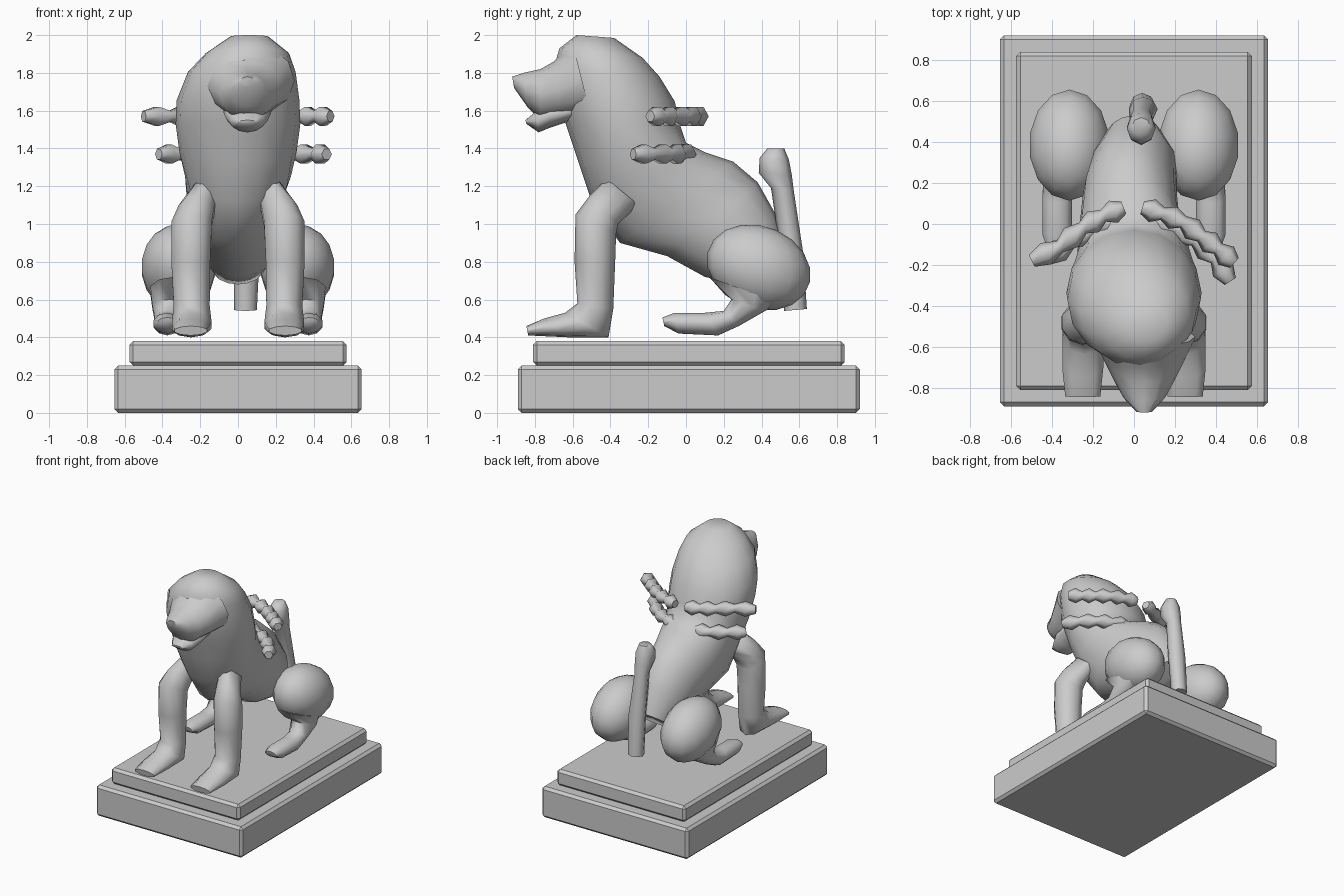
import bpy, bmesh, math
from mathutils import Vector

cube = bpy.data.objects.get("Cube")
if cube:
    bpy.data.objects.remove(cube, do_unlink=True)

stone = bpy.data.materials.new("grey_stone")
stone.use_nodes = True
GREY = (0.6, 0.6, 0.6, 1)
stone.diffuse_color = GREY
stone.node_tree.nodes["Principled BSDF"].inputs["Base Color"].default_value = GREY


def finish(name, bm, smooth_angle=None):
    bmesh.ops.recalc_face_normals(bm, faces=bm.faces)
    mesh = bpy.data.meshes.new(name)
    bm.to_mesh(mesh)
    bm.free()
    mesh.materials.append(stone)
    obj = bpy.data.objects.new(name, mesh)
    bpy.context.collection.objects.link(obj)
    if smooth_angle:
        bpy.ops.object.select_all(action='DESELECT')
        obj.select_set(True)
        bpy.context.view_layer.objects.active = obj
        bpy.ops.object.shade_smooth_by_angle(angle=math.radians(smooth_angle))
    return obj


def skin(name, rings, sides):
    """Skin elliptical rings given as (centre, first axis, second axis)."""
    bm = bmesh.new()
    loops = []
    for c, u, v in rings:
        angles = [2 * math.pi * i / sides for i in range(sides)]
        loops.append([bm.verts.new(c + u * math.cos(a) + v * math.sin(a)) for a in angles])
    for a, b in zip(loops, loops[1:]):
        for i in range(sides):
            j = (i + 1) % sides
            bm.faces.new((a[i], a[j], b[j], b[i]))
    bm.faces.new(loops[0])
    bm.faces.new(loops[-1])
    return finish(name, bm, 65)


def loft(name, sections, side=1, sides=12):
    """Sections: front y, front z, back y, back z, half width, centre x."""
    rings = []
    for fy, fz, by, bz, half, cx in sections:
        front, back = Vector((cx * side, fy, fz)), Vector((cx * side, by, bz))
        rings.append(((front + back) / 2, (front - back) / 2, Vector((half, 0, 0))))
    return skin(name, rings, sides)


def beads(name, points, z):
    """Strand of alternating thick beads and thin waists along a plan path."""
    path = [Vector((x, y, z)) for x, y in points]
    steps = [path[0]]
    for a, b in zip(path, path[1:]):
        steps += [(a + b) / 2, b]
    rings = []
    for i, p in enumerate(steps):
        t = (steps[min(i + 1, len(steps) - 1)] - steps[max(i - 1, 0)]).normalized()
        across = t.cross(Vector((0, 0, 1)))
        r = 0.058 if i % 2 else 0.032
        rings.append((p, across * r, Vector((0, 0, r))))
    return skin(name, rings, 6)


def slab(name, x, y0, y1, z0, z1):
    bm = bmesh.new()
    bmesh.ops.create_cube(bm, size=1)
    for v in bm.verts:
        v.co = Vector((v.co.x * 2 * x, y0 + (v.co.y + 0.5) * (y1 - y0), z0 + (v.co.z + 0.5) * (z1 - z0)))
    bmesh.ops.bevel(bm, geom=bm.edges[:], offset=0.02, segments=1, affect='EDGES')
    return finish(name, bm)


# Stepped plinth
slab("lower_plinth", 0.655, -0.89, 0.92, 0.0, 0.25)
slab("upper_plinth", 0.575, -0.81, 0.84, 0.25, 0.38)

# Head, neck and body in one run
loft("body", [
    (-0.58, 2.0, -0.38, 1.985, 0.1, 0.06),
    (-0.67, 1.93, -0.23, 1.88, 0.22, 0.05),
    (-0.7, 1.83, -0.14, 1.78, 0.285, 0.02),
    (-0.68, 1.66, -0.06, 1.65, 0.325, 0),
    (-0.64, 1.54, -0.03, 1.52, 0.33, 0),
    (-0.57, 1.33, 0.0, 1.43, 0.31, 0),
    (-0.5, 1.12, 0.1, 1.38, 0.28, 0),
    (-0.35, 0.9, 0.25, 1.33, 0.25, -0.02),
    (-0.1, 0.83, 0.38, 1.22, 0.23, -0.02),
    (0.1, 0.72, 0.47, 1.06, 0.21, 0),
    (0.3, 0.68, 0.53, 0.86, 0.14, 0),
], sides=16)

# Muzzle with a pointed nose, and the lower jaw
loft("muzzle", [
    (-0.6, 1.96, -0.5, 1.56, 0.25, 0.05),
    (-0.7, 1.86, -0.66, 1.56, 0.19, 0.05),
    (-0.77, 1.82, -0.77, 1.55, 0.145, 0.05),
    (-0.86, 1.8, -0.84, 1.62, 0.1, 0.05),
    (-0.92, 1.78, -0.91, 1.72, 0.04, 0.05),
])
loft("lower_jaw", [
    (-0.6, 1.66, -0.6, 1.55, 0.13, 0.05),
    (-0.72, 1.64, -0.72, 1.51, 0.12, 0.05),
    (-0.79, 1.6, -0.78, 1.485, 0.09, 0.05),
    (-0.85, 1.55, -0.845, 1.53, 0.05, 0.05),
])

for side, label in ((1, "left"), (-1, "right")):
    # Foreleg with a flat paw
    loft(label + "_foreleg", [
        (-0.42, 1.24, -0.25, 1.1, 0.08, 0.17),
        (-0.51, 1.15, -0.36, 1.0, 0.1, 0.22),
        (-0.585, 1.05, -0.37, 0.95, 0.112, 0.245),
        (-0.59, 0.8, -0.375, 0.8, 0.108, 0.25),
        (-0.575, 0.58, -0.385, 0.55, 0.1, 0.245),
        (-0.64, 0.53, -0.41, 0.4, 0.11, 0.245),
        (-0.75, 0.5, -0.62, 0.4, 0.105, 0.25),
        (-0.845, 0.46, -0.835, 0.41, 0.09, 0.25),
    ], side, 10)

    # Rounded haunch
    bm = bmesh.new()
    bmesh.ops.create_uvsphere(bm, u_segments=14, v_segments=9, radius=1)
    for v in bm.verts:
        x, y, z = v.co
        v.co = Vector((side * (0.315 + 0.2 * x), 0.385 + 0.275 * y, 0.77 - 0.04 * y + 0.225 * z))
    finish(label + "_haunch", bm, 65)

    # Hind shank and foot
    loft(label + "_hind_foot", [
        (0.12, 0.72, 0.5, 0.58, 0.13, 0.34),
        (0.24, 0.6, 0.42, 0.54, 0.1, 0.36),
        (0.2, 0.54, 0.28, 0.46, 0.075, 0.37),
        (0.1, 0.53, 0.17, 0.41, 0.075, 0.375),
        (-0.06, 0.53, -0.04, 0.42, 0.075, 0.375),
        (-0.125, 0.505, -0.115, 0.46, 0.05, 0.375),
    ], side, 10)

# Upright tail with a knobbed tip
loft("tail", [
    (0.43, 1.4, 0.52, 1.4, 0.045, 0.035),
    (0.39, 1.35, 0.545, 1.34, 0.07, 0.035),
    (0.385, 1.27, 0.56, 1.26, 0.07, 0.035),
    (0.45, 1.19, 0.57, 1.18, 0.055, 0.035),
    (0.5, 0.85, 0.62, 0.85, 0.07, 0.045),
    (0.52, 0.54, 0.64, 0.55, 0.06, 0.04),
], sides=8)

# Bead strands trailing from the back of the neck
beads("upper_left_beads", [(0.04, 0.08), (0.14, 0.05), (0.24, 0.01), (0.33, -0.06), (0.41, -0.12), (0.49, -0.19)], 1.57)
beads("upper_right_beads", [(-0.05, 0.08), (-0.15, 0.04), (-0.25, -0.02), (-0.36, -0.11), (-0.5, -0.18)], 1.57)
beads("lower_left_beads", [(0.08, 0.02), (0.2, -0.02), (0.3, -0.08), (0.4, -0.17), (0.47, -0.28)], 1.37)
beads("lower_right_beads", [(-0.08, 0.02), (-0.2, -0.02), (-0.31, -0.09), (-0.42, -0.17)], 1.37)
